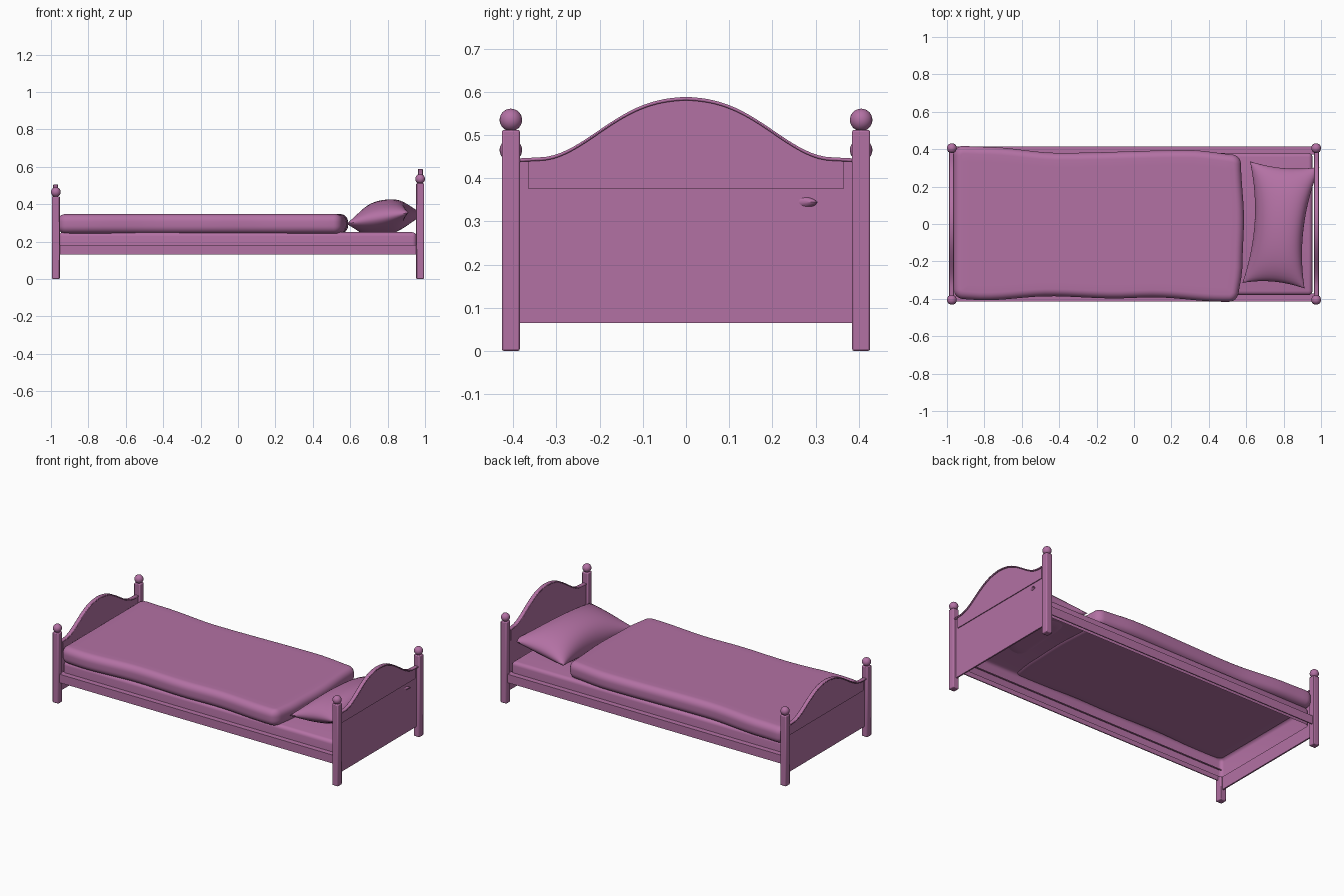
import bpy, bmesh, math
from mathutils import Vector

if "Cube" in bpy.data.objects:
    bpy.data.objects.remove(bpy.data.objects["Cube"])

mat = bpy.data.materials.new("plum")
mat.diffuse_color = (0.45, 0.165, 0.37, 1)
mat.use_nodes = True
mat.node_tree.nodes["Principled BSDF"].inputs["Base Color"].default_value = mat.diffuse_color


def finish(name, bm, bevel=0, segs=2):
    bmesh.ops.recalc_face_normals(bm, faces=bm.faces)
    me = bpy.data.meshes.new(name)
    bm.to_mesh(me)
    bm.free()
    ob = bpy.data.objects.new(name, me)
    bpy.context.collection.objects.link(ob)
    me.materials.append(mat)
    bpy.ops.object.select_all(action='DESELECT')
    bpy.context.view_layer.objects.active = ob
    ob.select_set(True)
    bpy.ops.object.shade_smooth_by_angle(angle=math.radians(35))
    if bevel:
        m = ob.modifiers.new("bevel", 'BEVEL')
        m.width, m.segments = bevel, segs
        m.limit_method = 'ANGLE'
    return ob


def box_bm(lo, hi):
    bm = bmesh.new()
    bmesh.ops.create_cube(bm, size=1)
    for v in bm.verts:
        v.co = Vector([l + (c + 0.5) * (h - l) for c, l, h in zip(v.co, lo, hi)])
    return bm


def box(name, lo, hi, bevel=0, segs=2):
    return finish(name, box_bm(lo, hi), bevel, segs)


def slab(name, outline, x0, x1, bevel=0):
    """Extrude a (y, z) outline along x."""
    bm = bmesh.new()
    a = [bm.verts.new((x0, y, z)) for y, z in outline]
    b = [bm.verts.new((x1, y, z)) for y, z in outline]
    bm.faces.new(a)
    bm.faces.new(b[::-1])
    for i in range(len(a)):
        j = (i + 1) % len(a)
        bm.faces.new((a[i], b[i], b[j], a[j]))
    return finish(name, bm, bevel)


def arch(y, base, rise):
    t = min(1, abs(y) / 0.335) ** 1.25
    bell = 0.5 * (1 + math.cos(math.pi * t))
    return base + 0.05 * (0.385 - abs(y)) + (rise - 0.019) * bell


def curve(base, rise, w):
    return [(y, arch(y, base, rise)) for y in [w * (i / 24 - 1) for i in range(49)]]


# Head and foot ends: panel, raised upper plate, arched rim, posts with balls
for name, s, base, rise, post_top in (
        ("head", 1, 0.446, 0.142, 0.512),
        ("foot", -1, 0.37, 0.135, 0.442)):
    top = curve(base, rise, 0.388)
    low = [(y, z - 0.008) for y, z in top]
    slab(name + "_panel", [(-0.388, 0.065)] + low + [(0.388, 0.065)],
         s * 0.966, s * 0.975)
    slab(name + "_rim", top + low[::-1], s * 0.962, s * 0.988, 0.003)
    pb = base - 0.071
    plate = [(y, z - 0.004) for y, z in curve(base, rise, 0.365)]
    slab(name + "_upper_plate", [(-0.365, pb)] + plate + [(0.365, pb)],
         s * 0.964, s * 0.980)
    for side, ys in (("front", -1), ("back", 1)):
        x, y = s * 0.974, ys * 0.4055
        box(f"{name}_post_{side}", (x - 0.021, y - 0.021, 0),
            (x + 0.021, y + 0.021, post_top), 0.005)
        bm = bmesh.new()
        bmesh.ops.create_uvsphere(bm, u_segments=24, v_segments=16, radius=0.026)
        bmesh.ops.translate(bm, verts=bm.verts, vec=(x, y, post_top + 0.023))
        finish(f"{name}_ball_{side}", bm)

# Side rails: thin L sections, an outer board with a ledge reaching the mattress
for side, ys in (("front", -1), ("back", 1)):
    section = [(0.414, 0.13), (0.414, 0.183), (0.372, 0.183),
               (0.372, 0.178), (0.408, 0.178), (0.408, 0.13)]
    slab("rail_" + side, [(ys * y, z) for y, z in section], -0.97, 0.97)

# Mattress: rounded on top, open underneath
bm = box_bm((-0.957, -0.38, 0.135), (0.954, 0.38, 0.25))
bmesh.ops.bevel(bm, geom=[e for e in bm.edges if sum(v.co.z > 0.2 for v in e.verts)],
                offset=0.022, segments=4, profile=0.5, affect='EDGES')
bmesh.ops.delete(bm, geom=[f for f in bm.faces if all(v.co.z < 0.14 for v in f.verts)],
                 context='FACES')
finish("mattress", bm)


# Quilt: rounded slab whose edges are warped to an uneven outline
def interp(pts, x):
    if x <= pts[0][0]:
        return pts[0][1]
    for (xa, ya), (xb, yb) in zip(pts, pts[1:]):
        if x <= xb:
            t = (x - xa) / (xb - xa)
            t = t * t * (3 - 2 * t)
            return ya + (yb - ya) * t
    return pts[-1][1]


back_edge = [(-0.95, 0.418), (-0.8, 0.413), (-0.4, 0.38), (0.3, 0.395), (0.58, 0.37)]
front_edge = [(-0.95, -0.40), (-0.8, -0.408), (-0.45, -0.386), (-0.1, -0.398),
              (0.1, -0.392), (0.5, -0.416)]
end_edge = [(-0.41, 0.555), (-0.2, 0.58), (0.05, 0.588), (0.36, 0.572)]
bm = box_bm((-0.964, -0.4, 0.243), (0.585, 0.4, 0.347))
bmesh.ops.bevel(bm, geom=[e for e in bm.edges if abs(e.verts[0].co.z - e.verts[1].co.z) > 0.05],
                offset=0.05, segments=6, profile=0.5, affect='EDGES')
bmesh.ops.bevel(bm, geom=[e for e in bm.edges if abs(e.verts[0].co.z - e.verts[1].co.z) < 0.01],
                offset=0.04, segments=6, profile=0.5, affect='EDGES')
for axis, lo, hi, n in ((0, -0.88, 0.5, 24), (1, -0.32, 0.32, 12)):
    no = Vector((axis == 0, axis == 1, 0))
    for i in range(n + 1):
        bmesh.ops.bisect_plane(bm, geom=bm.verts[:] + bm.edges[:] + bm.faces[:],
                               plane_co=no * (lo + (hi - lo) * i / n), plane_no=no)
for v in bm.verts:
    x, y = v.co.x, v.co.y
    yf, yb = interp(front_edge, x), interp(back_edge, x)
    v.co.y = yf + (y + 0.4) / 0.8 * (yb - yf)
    k = max(0, x) / 0.58
    v.co.x = x + (interp(end_edge, y) - 0.585) * k ** 2
finish("quilt", bm)

# Pillow: pinched four-cornered cushion leaning on the headboard
c00, c10 = Vector((0.58, -0.315, 0.295)), Vector((0.912, -0.345, 0.355))
c01, c11 = Vector((0.62, 0.335, 0.295)), Vector((0.992, 0.305, 0.345))
N = 24
bm = bmesh.new()
for sgn in (1, -1):
    grid = []
    for i in range(N + 1):
        for j in range(N + 1):
            # sine spacing puts more rows near the seam
            u, v = math.sin(math.pi * (i / N - 0.5)), math.sin(math.pi * (j / N - 0.5))
            a, b = (u + 1) / 2, (v + 1) / 2
            p = c00 * (1 - a) * (1 - b) + c10 * a * (1 - b) + c01 * (1 - a) * b + c11 * a * b
            p.x -= 0.045 * u * abs(u) * (1 - v * v)
            p.y -= 0.022 * v * abs(v) * (1 - u * u)
            t = max(0, (1 - u * u) * (1 - v * v))
            p.z += sgn * (0.1 if sgn > 0 else 0.09) * t ** 0.5
            p.z = max(p.z, 0.244)
            grid.append(bm.verts.new(p))
    for i in range(N):
        for j in range(N):
            k = i * (N + 1) + j
            bm.faces.new((grid[k], grid[k + 1], grid[k + N + 2], grid[k + N + 1]))
bmesh.ops.remove_doubles(bm, verts=bm.verts, dist=0.0002)
finish("pillow", bm)
